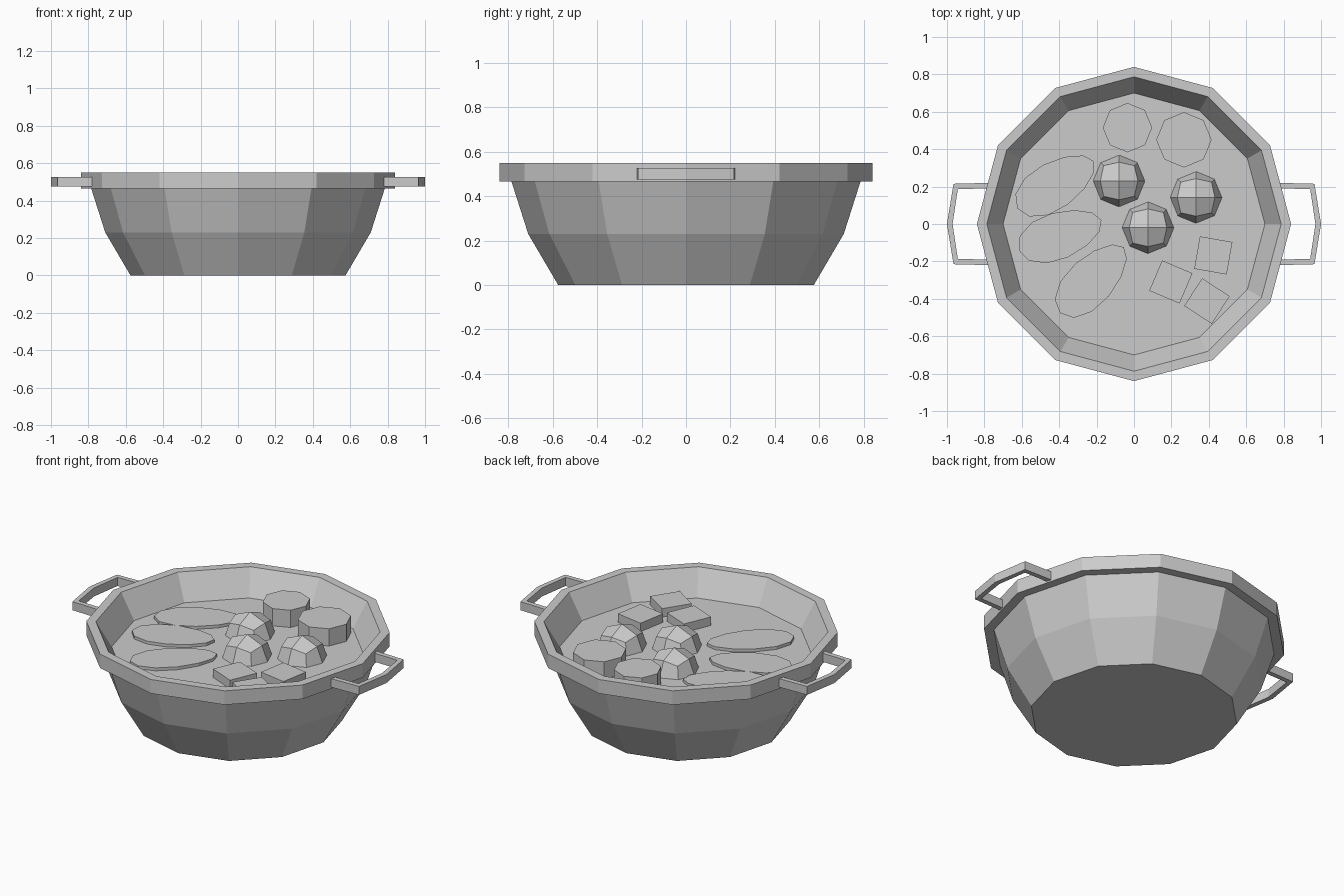
import bpy
import bmesh
from math import cos, sin, pi, radians
from mathutils import Matrix, Vector

cube = bpy.data.objects.get("Cube")
if cube:
    bpy.data.objects.remove(cube, do_unlink=True)

GREY = (0.6, 0.6, 0.6, 1)
grey = bpy.data.materials.new("plain_grey")
grey.use_nodes = True
grey.diffuse_color = GREY
grey.node_tree.nodes["Principled BSDF"].inputs["Base Color"].default_value = GREY

SOUP = 0.40   # height of the soup surface
SIDES = 12    # sides of the bowl


def finish(name, bm):
    """Turn a bmesh into a flat shaded grey object."""
    bmesh.ops.recalc_face_normals(bm, faces=bm.faces)
    mesh = bpy.data.meshes.new(name)
    bm.to_mesh(mesh)
    bm.free()
    mesh.materials.append(grey)
    obj = bpy.data.objects.new(name, mesh)
    bpy.context.collection.objects.link(obj)
    return obj


def lathe(name, profile):
    """Spin a (radius, height) profile and cap both ends."""
    bm = bmesh.new()
    rings = []
    for r, z in profile:
        rings.append([bm.verts.new((r * cos(2 * pi * i / SIDES),
                                    r * sin(2 * pi * i / SIDES), z))
                      for i in range(SIDES)])
    for a, b in zip(rings, rings[1:]):
        for i in range(SIDES):
            j = (i + 1) % SIDES
            bm.faces.new((a[i], a[j], b[j], b[i]))
    bm.faces.new(rings[0])
    bm.faces.new(rings[-1])
    return finish(name, bm)


def prism(name, outline, bottom, top, centre=(0, 0), turn=0):
    """Extrude a flat outline upwards, turned and moved into place."""
    bm = bmesh.new()
    face = bm.faces.new([bm.verts.new((x, y, bottom)) for x, y in outline])
    raised = bmesh.ops.extrude_face_region(bm, geom=[face], use_keep_orig=True)
    for v in raised["geom"]:
        if isinstance(v, bmesh.types.BMVert):
            v.co.z = top
    bm.transform(Matrix.Translation((*centre, 0)) @ Matrix.Rotation(radians(turn), 4, "Z"))
    return finish(name, bm)


def polygon(count, rx, ry, egg=0):
    """Regular outline, optionally wider towards its -x end."""
    angles = [2 * pi * i / count for i in range(count)]
    return [(rx * cos(a), ry * sin(a) * (1 - egg * cos(a))) for a in angles]


# Bowl with an overhanging rim, and the soup filling it
lathe("bowl", [(0.575, 0), (0.71, 0.23), (0.785, 0.465), (0.84, 0.465), (0.84, 0.55),
               (0.787, 0.55), (0.70, SOUP), (0.64, 0.23), (0.52, 0.06)])
lathe("soup", [(0.69, SOUP - 0.03), (0.702, SOUP)])

# Side handles: an angular strap, mirrored to the other side
outer = [(0.77, 0.22), (0.965, 0.215), (1.0, 0), (0.965, -0.215), (0.77, -0.22)]
inner = [(0.77, 0.19), (0.942, 0.187), (0.97, 0), (0.942, -0.187), (0.77, -0.19)]
for name, side in (("left_handle", 1), ("right_handle", -1)):
    strap = [(side * x, y) for x, y in outer + inner[::-1]]
    prism(name, strap, 0.475, 0.527)

# Flat oval slices
for i, (x, y, turn, half) in enumerate([(-0.42, 0.21, 32, 0.24),
                                        (-0.395, -0.06, 20, 0.235),
                                        (-0.225, -0.3, 46, 0.245)]):
    prism(f"oval_slice_{i + 1}", polygon(12, half, 0.125, 0.15),
          SOUP - 0.02, SOUP + 0.018, (x, y), turn)

# Thick eight-sided chunks
for i, (x, y, r) in enumerate([(-0.035, 0.515, 0.132), (0.267, 0.45, 0.148)]):
    prism(f"round_chunk_{i + 1}", polygon(8, r, r), SOUP - 0.04, SOUP + 0.105, (x, y))

# Square chunks
square = [(-0.088, -0.088), (0.088, -0.088), (0.088, 0.088), (-0.088, 0.088)]
for i, (x, y, turn) in enumerate([(0.197, -0.31, -23), (0.424, -0.168, -10),
                                  (0.39, -0.412, -33)]):
    prism(f"square_chunk_{i + 1}", square, SOUP - 0.05, SOUP + 0.052, (x, y), turn)

# Floating balls: a divided cube rounded into a sphere
for i, (x, y) in enumerate([(-0.08, 0.23), (0.075, -0.02), (0.332, 0.142)]):
    bm = bmesh.new()
    bmesh.ops.create_cube(bm, size=2)
    bmesh.ops.subdivide_edges(bm, edges=bm.edges, cuts=1, use_grid_fill=True)
    for v in bm.verts:
        v.co = v.co.normalized() * 0.142 + Vector((x, y, SOUP - 0.01))
    finish(f"ball_{i + 1}", bm)
